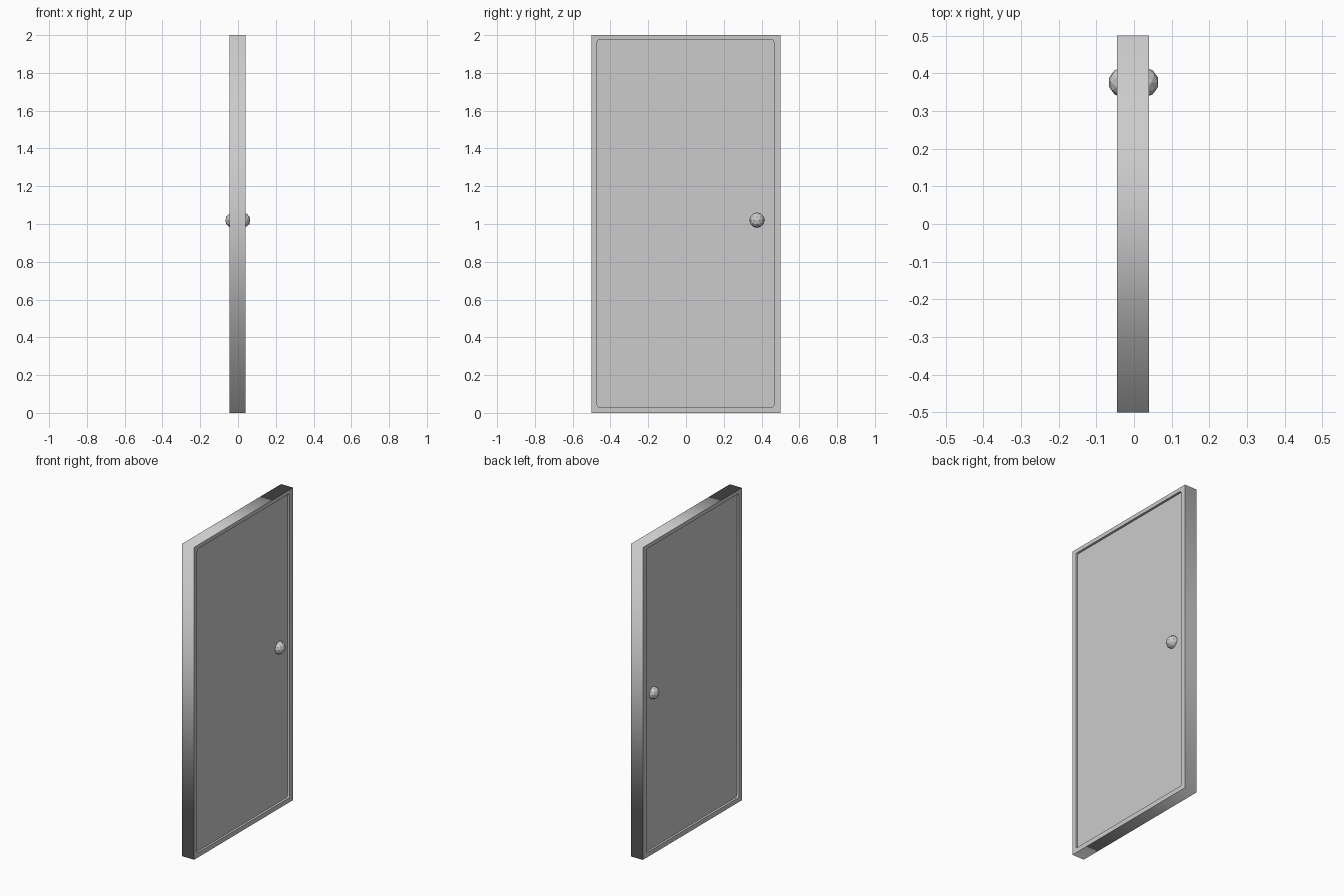
import bpy, math

if "Cube" in bpy.data.objects:
    bpy.data.objects.remove(bpy.data.objects["Cube"])

X_BACK, X_FRONT = -0.045, 0.04
X_MID = (X_BACK + X_FRONT) / 2
HALF = (X_FRONT - X_BACK) / 2
RECESS = 0.014


def rect(y0, y1, z0, z1, r=0.0, seg=3):
    """Rectangle outline, optionally with rounded corners."""
    if r == 0:
        return [(y0, z0), (y1, z0), (y1, z1), (y0, z1)]
    pts = []
    corners = [(y1 - r, z1 - r), (y0 + r, z1 - r), (y0 + r, z0 + r), (y1 - r, z0 + r)]
    for i, (cy, cz) in enumerate(corners):
        for k in range(seg + 1):
            a = math.radians(90) * (i + k / seg)
            pts.append((cy + r * math.cos(a), cz + r * math.sin(a)))
    return pts


def slab(name, outlines, half_depth):
    """Filled outline in the y-z plane, given thickness along x."""
    curve = bpy.data.curves.new(name, 'CURVE')
    curve.dimensions = '2D'
    curve.fill_mode = 'BOTH'
    curve.extrude = half_depth
    for pts in outlines:
        s = curve.splines.new('POLY')
        s.points.add(len(pts) - 1)
        for p, (y, z) in zip(s.points, pts):
            p.co = (y, z, 0, 1)
        s.use_cyclic_u = True
    ob = bpy.data.objects.new(name, curve)
    ob.rotation_euler = (math.radians(90), 0, math.radians(90))
    ob.location.x = X_MID
    bpy.context.collection.objects.link(ob)
    bpy.ops.object.select_all(action='DESELECT')
    bpy.context.view_layer.objects.active = ob
    ob.select_set(True)
    bpy.ops.object.convert(target='MESH')
    return bpy.context.object


# Rim around the door with a round-cornered opening
opening = rect(-0.47, 0.465, 0.03, 1.975, r=0.012)
slab("door_rim", [rect(-0.5, 0.5, 0, 2), opening], HALF)

# Recessed panel filling the opening on both faces
slab("door_panel", [opening], HALF - RECESS)

# Faceted knobs on both faces
for name, x in (("knob_right", 0.026), ("knob_left", -0.028)):
    bpy.ops.mesh.primitive_ico_sphere_add(subdivisions=2, radius=0.04,
                                          location=(x, 0.376, 1.02))
    bpy.context.object.name = name
